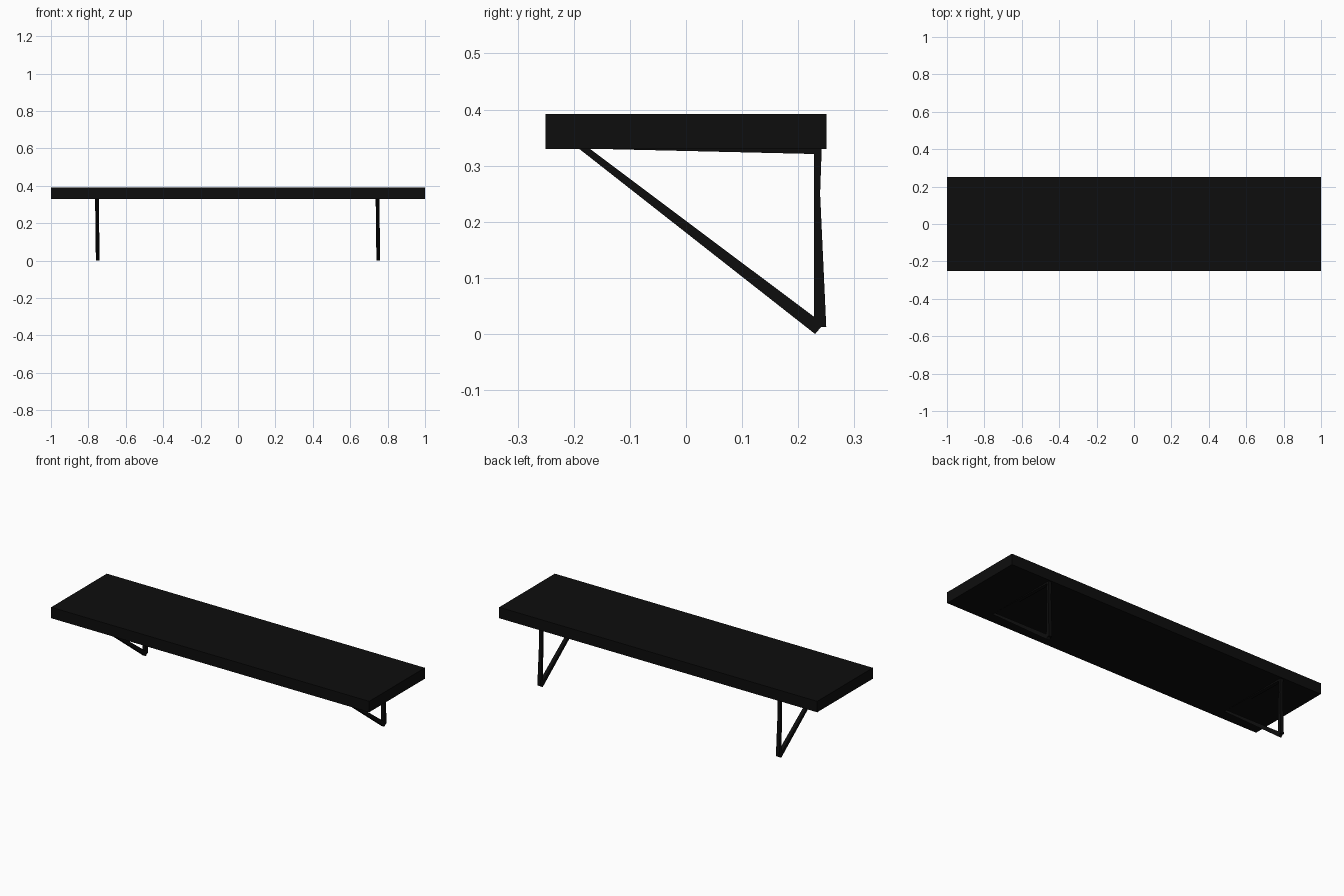
import bpy, bmesh

if "Cube" in bpy.data.objects:
    bpy.data.objects.remove(bpy.data.objects["Cube"])

black = bpy.data.materials.new("black")
black.diffuse_color = (0.004, 0.004, 0.004, 1)
black.use_nodes = True
black.node_tree.nodes["Principled BSDF"].inputs["Base Color"].default_value = black.diffuse_color


def finish(name, bm):
    bmesh.ops.recalc_face_normals(bm, faces=bm.faces)
    mesh = bpy.data.meshes.new(name)
    bm.to_mesh(mesh)
    bm.free()
    mesh.materials.append(black)
    ob = bpy.data.objects.new(name, mesh)
    bpy.context.collection.objects.link(ob)
    return ob


def bar(name, x, profile, half=0.01):
    """Extrude a side (y, z) profile across x, leaning slightly with height."""
    bm = bmesh.new()
    sides = []
    for s in (-half, half):
        sides.append([bm.verts.new((x + s - 0.004 * (z / 0.33), y, z)) for y, z in profile])
    a, b = sides
    bm.faces.new(a)
    bm.faces.new(b[::-1])
    n = len(a)
    for i in range(n):
        j = (i + 1) % n
        bm.faces.new((a[i], b[i], b[j], a[j]))
    return finish(name, bm)


# Shelf board
bm = bmesh.new()
bmesh.ops.create_cube(bm, size=1)
for v in bm.verts:
    v.co = (v.co.x * 2, v.co.y * 0.5, 0.361 + v.co.z * 0.062)
finish("shelf_board", bm)

# Two triangular wire brackets
for side, x in (("left", -0.75), ("right", 0.75)):
    bar(side + "_wall_bar", x,
        [(0.228, 0.012), (0.250, 0.012), (0.239, 0.25), (0.242, 0.335), (0.228, 0.335)])
    bar(side + "_diagonal_brace", x,
        [(0.230, 0.0), (0.242, 0.014), (0.229, 0.030), (-0.174, 0.332), (-0.193, 0.332)])
    bar(side + "_top_bar", x,
        [(-0.185, 0.3305), (0.240, 0.3205), (0.240, 0.335), (-0.185, 0.335)])
